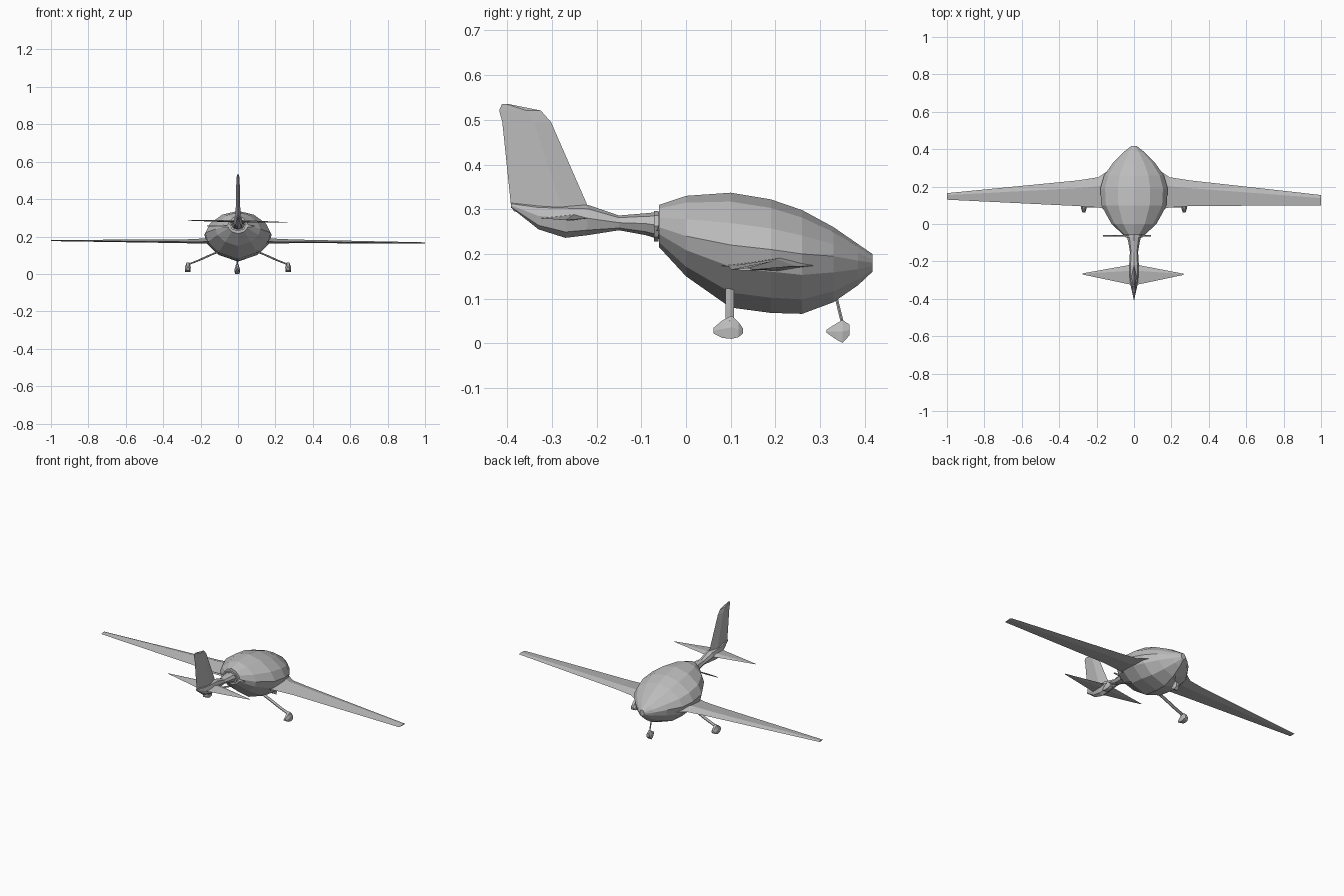
import bpy, bmesh, math
from mathutils import Vector

if "Cube" in bpy.data.objects:
    bpy.data.objects.remove(bpy.data.objects["Cube"])

GREY = (0.5, 0.5, 0.5, 1)
paint = bpy.data.materials.new("light_grey")
paint.use_nodes = True
paint.diffuse_color = GREY
paint.node_tree.nodes["Principled BSDF"].inputs["Base Color"].default_value = GREY


def loft(name, rings):
    """Skin a row of equal-length rings and close both ends."""
    bm = bmesh.new()
    rows = [[bm.verts.new(p) for p in ring] for ring in rings]
    n = len(rows[0])
    for a, b in zip(rows, rows[1:]):
        for i in range(n):
            j = (i + 1) % n
            bm.faces.new((a[i], a[j], b[j], b[i]))
    bm.faces.new(rows[0])
    bm.faces.new(rows[-1])
    bmesh.ops.remove_doubles(bm, verts=bm.verts, dist=0.0005)
    bmesh.ops.recalc_face_normals(bm, faces=bm.faces)
    mesh = bpy.data.meshes.new(name)
    bm.to_mesh(mesh)
    bm.free()
    mesh.materials.append(paint)
    obj = bpy.data.objects.new(name, mesh)
    bpy.context.collection.objects.link(obj)
    return obj


def body_ring(y, low, mid, high, half, shape):
    """Cross-section from (width, height) shares of the right half, top to bottom."""
    pts = [(w * half, mid + h * ((high - mid) if h > 0 else (mid - low))) for w, h in shape]
    mirror = [(-x, z) for x, z in reversed(pts) if x > 0]
    return [(x, y, z) for x, z in pts + mirror]


def foil(x, front, back, z, thick):
    """Wing section at one station along the span."""
    c = front - back
    return [(x, front, z), (x, front - 0.3 * c, z + thick), (x, back, z),
            (x, front - 0.35 * c, z - 0.6 * thick)]


def tube(name, path, rx, ry, sides=6):
    """Strut with horizontal sections along a path."""
    rings = [[(x + rx * math.cos(t), y + ry * math.sin(t), z)
              for t in (2 * math.pi * k / sides for k in range(sides))] for x, y, z in path]
    return loft(name, rings)


# Cabin pod: y, low, widest height, high, half width
POD = [(-0.06, 0.215, 0.26, 0.31, 0.055), (0.0, 0.15, 0.24, 0.33, 0.12),
       (0.1, 0.08, 0.22, 0.337, 0.175), (0.19, 0.068, 0.21, 0.322, 0.18),
       (0.26, 0.066, 0.2, 0.298, 0.16), (0.33, 0.092, 0.195, 0.26, 0.11),
       (0.385, 0.13, 0.185, 0.222, 0.055), (0.417, 0.16, 0.18, 0.2, 0.015)]
POD_SHAPE = [(0, 1), (0.48, 0.83), (0.86, 0.42), (1, 0), (0.92, -0.35), (0.58, -0.76), (0, -1)]
loft("cabin_pod", [body_ring(*row, POD_SHAPE) for row in POD])

# Tail boom and the collar where it meets the pod
BOOM = [(-0.05, 0.23, 0.262, 0.295, 0.042), (-0.09, 0.242, 0.268, 0.291, 0.032),
        (-0.15, 0.253, 0.27, 0.286, 0.022), (-0.22, 0.242, 0.28, 0.31, 0.026),
        (-0.27, 0.236, 0.28, 0.312, 0.026), (-0.33, 0.255, 0.285, 0.312, 0.018),
        (-0.392, 0.304, 0.309, 0.314, 0.004)]
BOOM_SHAPE = [(0, 1), (0.7, 0.7), (1, 0), (0.7, -0.7), (0, -1)]
loft("tail_boom", [body_ring(*row, BOOM_SHAPE) for row in BOOM])
loft("boom_collar", [body_ring(y, 0.228, 0.262, 0.296, 0.045, BOOM_SHAPE)
                     for y in (-0.062, -0.072)])

# Upright fin: height, leading edge, trailing edge, half thickness
FIN = [(0.295, -0.215, -0.385, 0.014), (0.312, -0.222, -0.392, 0.013),
       (0.495, -0.302, -0.411, 0.009), (0.521, -0.325, -0.418, 0.007),
       (0.535, -0.395, -0.412, 0.002)]
loft("tail_fin", [[(0, f, z), (t, f * 0.65 + b * 0.35, z), (0, b, z),
                   (-t, f * 0.65 + b * 0.35, z)] for z, f, b, t in FIN])

# Wings: tip leading edge, trailing edge, height
for side, name, tip in ((1, "left_wing", (0.155, 0.1, 0.165)),
                        (-1, "right_wing", (0.165, 0.13, 0.178))):
    loft(name, [foil(side * 0.1, 0.31, 0.07, 0.175, 0.022),
                foil(side * 0.19, 0.25, 0.088, 0.172, 0.017),
                foil(side * 0.3, 0.233, 0.096, 0.172, 0.012),
                foil(side, *tip, 0.004)])

# Pointed tailplane
loft("tailplane", [foil(-0.275, -0.264, -0.27, 0.286, 0.001),
                   foil(0, -0.215, -0.328, 0.28, 0.009),
                   foil(0.265, -0.266, -0.272, 0.276, 0.001)])

# Pusher propeller
for name, root, tip in (("propeller_blade_right", -0.03, -0.165),
                        ("propeller_blade_left", 0.03, 0.09)):
    mid = (root + tip) / 2
    loft(name, [[(x, -0.06, 0.256 + h), (x, -0.063, 0.256 - h)] + [(x, -0.066, 0.256 - h),
                (x, -0.063, 0.256 + h)] for x, h in ((root, 0.003), (mid, 0.005), (tip, 0.002))])


# Wheel pods: rows of y, bottom, top, half width around a centre
def wheel(name, x, rows):
    loft(name, [[(x - w, y, lo), (x + w, y, lo), (x + w * 1.1, y, (lo + hi) / 2),
                 (x + w * 0.5, y, hi), (x - w * 0.5, y, hi), (x - w * 1.1, y, (lo + hi) / 2)]
                for y, lo, hi, w in rows])


MAIN = [(0.061, 0.022, 0.034, 0.007), (0.082, 0.012, 0.052, 0.013),
        (0.102, 0.01, 0.062, 0.014), (0.118, 0.014, 0.047, 0.013), (0.127, 0.022, 0.034, 0.008)]
NOSE = [(0.314, 0.024, 0.03, 0.004), (0.334, 0.01, 0.043, 0.011),
        (0.35, 0.001, 0.052, 0.013), (0.366, 0.018, 0.042, 0.009)]

# Main landing gear with bowed legs
for side, label in ((1, "left"), (-1, "right")):
    wheel(label + "_wheel_pod", side * 0.268, MAIN)
    tube(label + "_gear_leg", [(side * x, 0.098, z) for x, z in
         ((0.09, 0.125), (0.15, 0.1), (0.2, 0.077), (0.235, 0.063), (0.268, 0.05))], 0.012, 0.011)

# Nose gear
wheel("nose_wheel_pod", -0.004, NOSE)
tube("nose_gear_strut", [(-0.004, 0.333, 0.115), (-0.004, 0.35, 0.045)], 0.004, 0.004)
